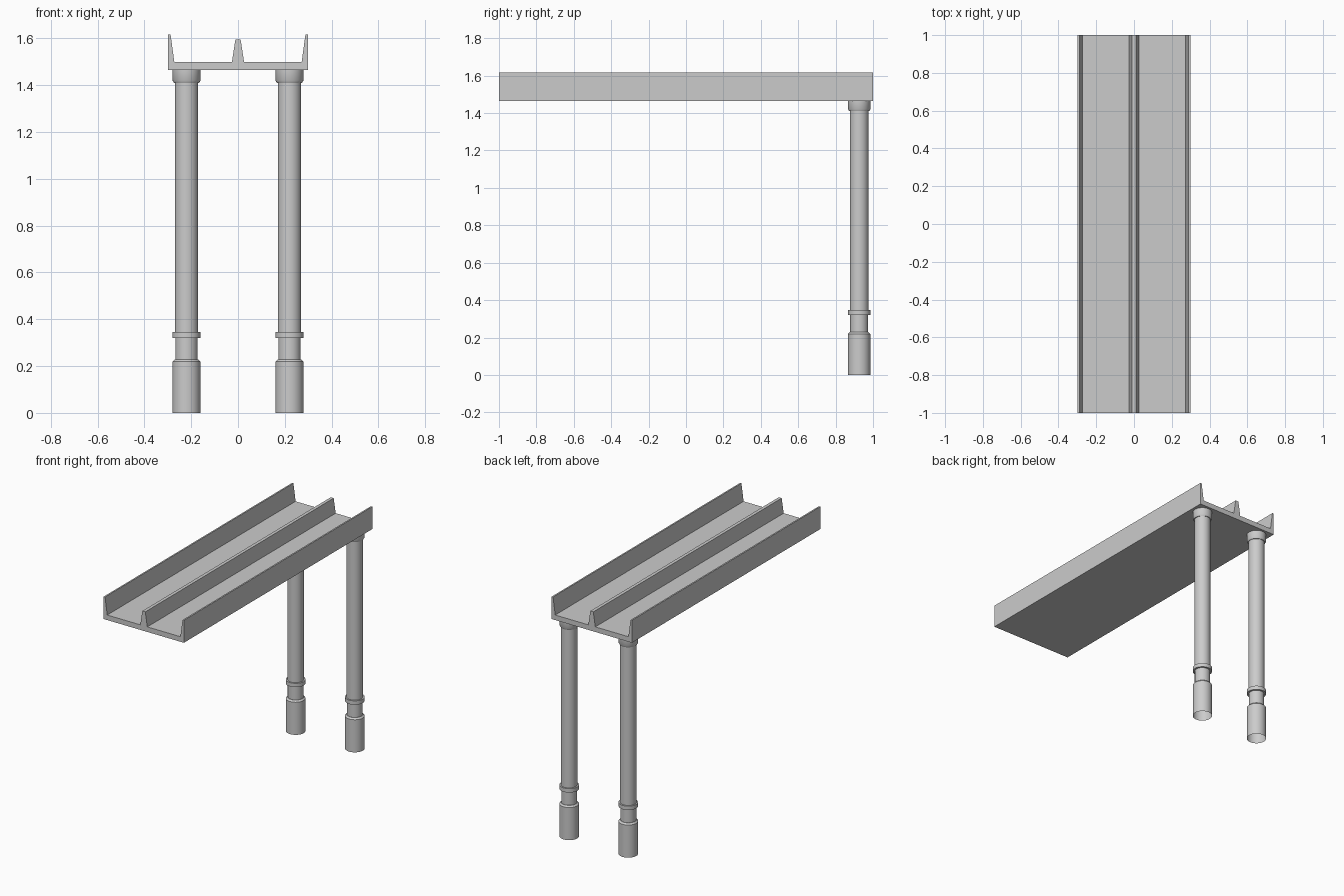
import bpy, bmesh, math

if "Cube" in bpy.data.objects:
    bpy.data.objects.remove(bpy.data.objects["Cube"])


def make_object(name, bm):
    bmesh.ops.recalc_face_normals(bm, faces=bm.faces)
    mesh = bpy.data.meshes.new(name)
    bm.to_mesh(mesh)
    bm.free()
    obj = bpy.data.objects.new(name, mesh)
    bpy.context.collection.objects.link(obj)
    return obj


def extrude_profile(name, points, y0, y1):
    """Closed x/z outline swept along y."""
    bm = bmesh.new()
    face = bm.faces.new([bm.verts.new((x, y0, z)) for x, z in points])
    new = bmesh.ops.extrude_face_region(bm, geom=[face], use_keep_orig=True)["geom"]
    verts = [g for g in new if isinstance(g, bmesh.types.BMVert)]
    bmesh.ops.translate(bm, verts=verts, vec=(0, y1 - y0, 0))
    return make_object(name, bm)


def lathe(name, profile, location, sides=32):
    """Open radius/z profile spun round z."""
    bm = bmesh.new()
    verts = [bm.verts.new((r, 0, z)) for r, z in profile]
    edges = [bm.edges.new(pair) for pair in zip(verts, verts[1:])]
    bmesh.ops.spin(bm, geom=verts + edges, cent=(0, 0, 0), axis=(0, 0, 1),
                   angle=math.tau, steps=sides, use_merge=True)
    bmesh.ops.remove_doubles(bm, verts=bm.verts, dist=1e-5)
    obj = make_object(name, bm)
    obj.location = location
    bpy.ops.object.select_all(action='DESELECT')
    obj.select_set(True)
    bpy.context.view_layer.objects.active = obj
    bpy.ops.object.shade_smooth_by_angle(angle=math.radians(30))
    return obj


# Deck: floor slab, tapered side walls and lower central barrier
half = [(0.298, 1.465), (0.298, 1.616), (0.288, 1.616), (0.272, 1.499),
        (0.026, 1.499), (0.011, 1.596)]
extrude_profile("deck", half + [(-x, z) for x, z in reversed(half)], -1, 1)

# Columns: wide foot, collar, shaft and capital, hollow at the ends
column = [(0.06, 0), (0.06, 0.219), (0.05, 0.229), (0.048, 0.229), (0.048, 0.32),
          (0.06, 0.32), (0.06, 0.346), (0.05, 0.346), (0.05, 1.41),
          (0.054, 1.41), (0.06, 1.421), (0.06, 1.465)]
for side, x in (("left", -0.22), ("right", 0.22)):
    lathe(side + "_column", column, (x, 0.926, 0))
